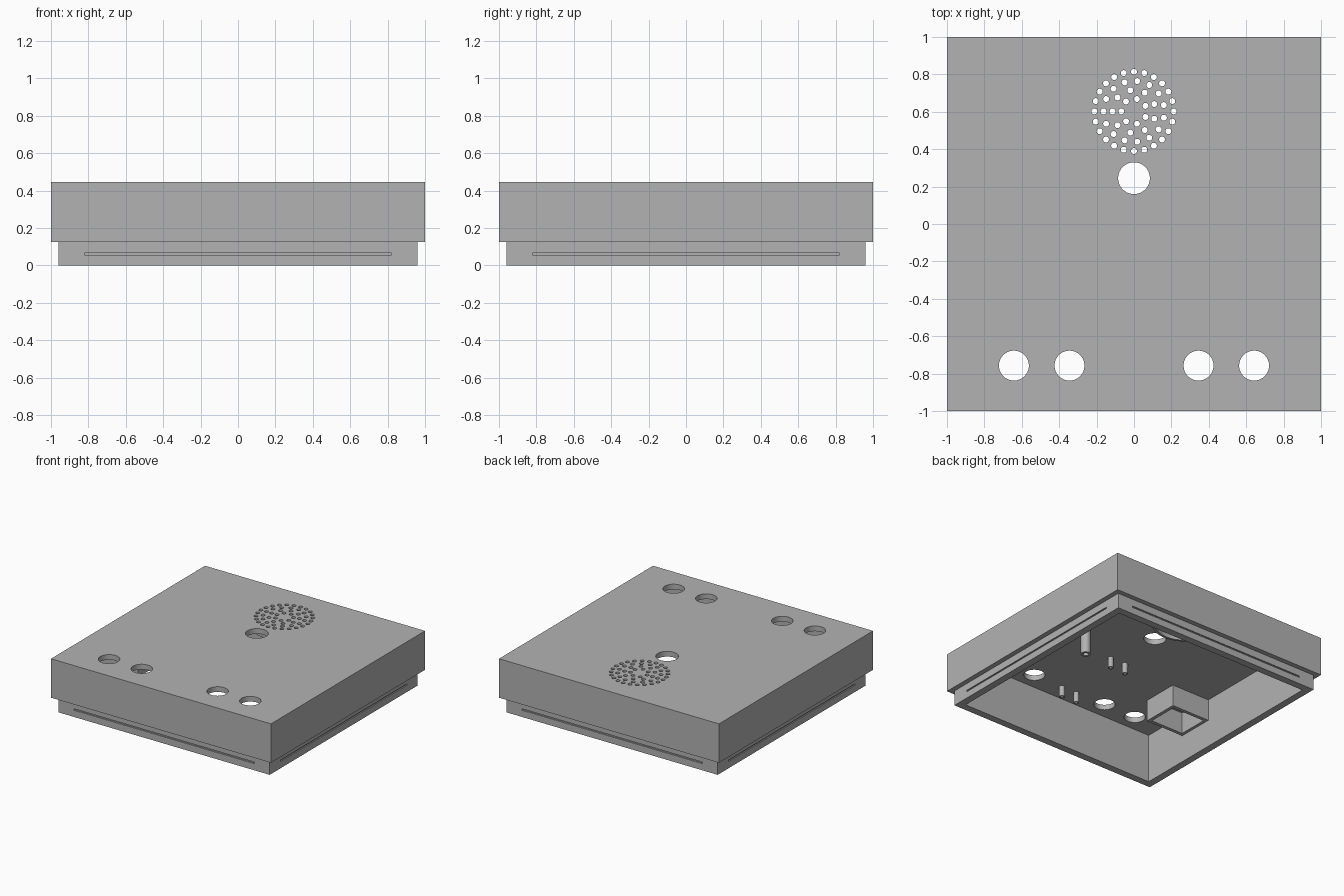
import bpy, bmesh
from math import sin, cos, pi, radians, sqrt

if "Cube" in bpy.data.objects:
    bpy.data.objects.remove(bpy.data.objects["Cube"])

grey = bpy.data.materials.new("light grey plastic")
grey.use_nodes = True
grey.diffuse_color = (0.45, 0.45, 0.45, 1)
grey.node_tree.nodes["Principled BSDF"].inputs["Base Color"].default_value = (0.45, 0.45, 0.45, 1)

TOP, CEILING, STEP = 0.445, 0.402, 0.125
ROOT = CEILING + 0.015          # parts on the ceiling are sunk in a little


def loft(bm, sections, sides, centre=(0, 0), closed=False):
    """Skin stacked polygons given as (half x, half y, z)."""
    grow = sqrt(2) if sides == 4 else 1
    rings = []
    for hx, hy, z in sections:
        angles = [2 * pi * (i + 0.5) / sides for i in range(sides)]
        rings.append([bm.verts.new((centre[0] + hx * grow * cos(a),
                                    centre[1] + hy * grow * sin(a), z)) for a in angles])
    pairs = list(zip(rings, rings[1:]))
    if closed:
        pairs.append((rings[-1], rings[0]))
    else:
        bm.faces.new(rings[0])
        bm.faces.new(rings[-1])
    for a, b in pairs:
        for i in range(sides):
            j = (i + 1) % sides
            bm.faces.new((a[i], a[j], b[j], b[i]))


def finish(name, bm):
    bmesh.ops.recalc_face_normals(bm, faces=bm.faces)
    mesh = bpy.data.meshes.new(name)
    bm.to_mesh(mesh)
    bm.free()
    mesh.materials.append(grey)
    ob = bpy.data.objects.new(name, mesh)
    bpy.context.collection.objects.link(ob)
    return ob


def activate(ob):
    bpy.ops.object.select_all(action="DESELECT")
    ob.select_set(True)
    bpy.context.view_layer.objects.active = ob


def smooth(ob):
    activate(ob)
    bpy.ops.object.shade_smooth_by_angle(angle=radians(35))


def tube(name, centre, outer, inner, bottom, sides=24):
    """Hollow part hanging from the ceiling; outer and inner are (half x, half y)."""
    bm = bmesh.new()
    loft(bm, [(*inner, ROOT), (*inner, bottom), (*outer, bottom), (*outer, ROOT)],
         sides, centre, closed=True)
    ob = finish(name, bm)
    if sides > 4:
        smooth(ob)
    return ob


# Hollow lid with a stepped-in lip
bm = bmesh.new()
loft(bm, [(h, h, z) for h, z in ((0.9, CEILING), (0.9, 0), (0.96, 0),
                                 (0.96, STEP), (1, STEP), (1, TOP))], 4)
lid = finish("lid_shell", bm)

# Cutters: top holes, speaker grille and the snap grooves around the lip
bm = bmesh.new()


def drill(x, y, r, sides):
    loft(bm, [(r, r, CEILING - 0.05), (r, r, TOP + 0.05)], sides, (x, y))


drill(0, 0.245, 0.085, 48)
for x in (0.345, 0.642):
    for side in (-1, 1):
        drill(side * x, -0.757, 0.08, 48)
for radius, count in ((0.212, 24), (0.163, 15), (0.115, 9), (0.068, 7)):
    for i in range(count):
        a = pi + 2 * pi * i / count
        drill(radius * cos(a), 0.602 + radius * sin(a), 0.016, 16)
for side in (-1, 1):
    for half, centre in (((0.82, 0.01), (0, side * 0.96)), ((0.01, 0.82), (side * 0.96, 0))):
        loft(bm, [(*half, 0.055), (*half, 0.067)], 4, centre)
cutter = finish("hole_cutter", bm)
cutter.hide_render = True

cut = lid.modifiers.new("holes", "BOOLEAN")
cut.operation = "DIFFERENCE"
cut.solver = "EXACT"
cut.object = cutter
activate(lid)
bpy.ops.object.modifier_apply(modifier=cut.name)
bpy.data.objects.remove(cutter)
smooth(lid)

# Parts under the ceiling
tube("speaker_ring", (0, 0.602), (0.25, 0.25), (0.23, 0.23), 0.365, 48)
tube("tall_post", (0.475, 0), (0.038, 0.038), (0.02, 0.02), 0.2)
for label, y in (("rear", -0.19), ("front", -0.76)):
    for side, x in (("left", 0.07), ("right", -0.07)):
        tube(f"{label}_{side}_pin", (x, y), (0.022, 0.022), (0.011, 0.011), 0.315, 16)
tube("square_socket", (-0.728, -0.355), (0.176, 0.153), (0.148, 0.125), 0.225, 4)
